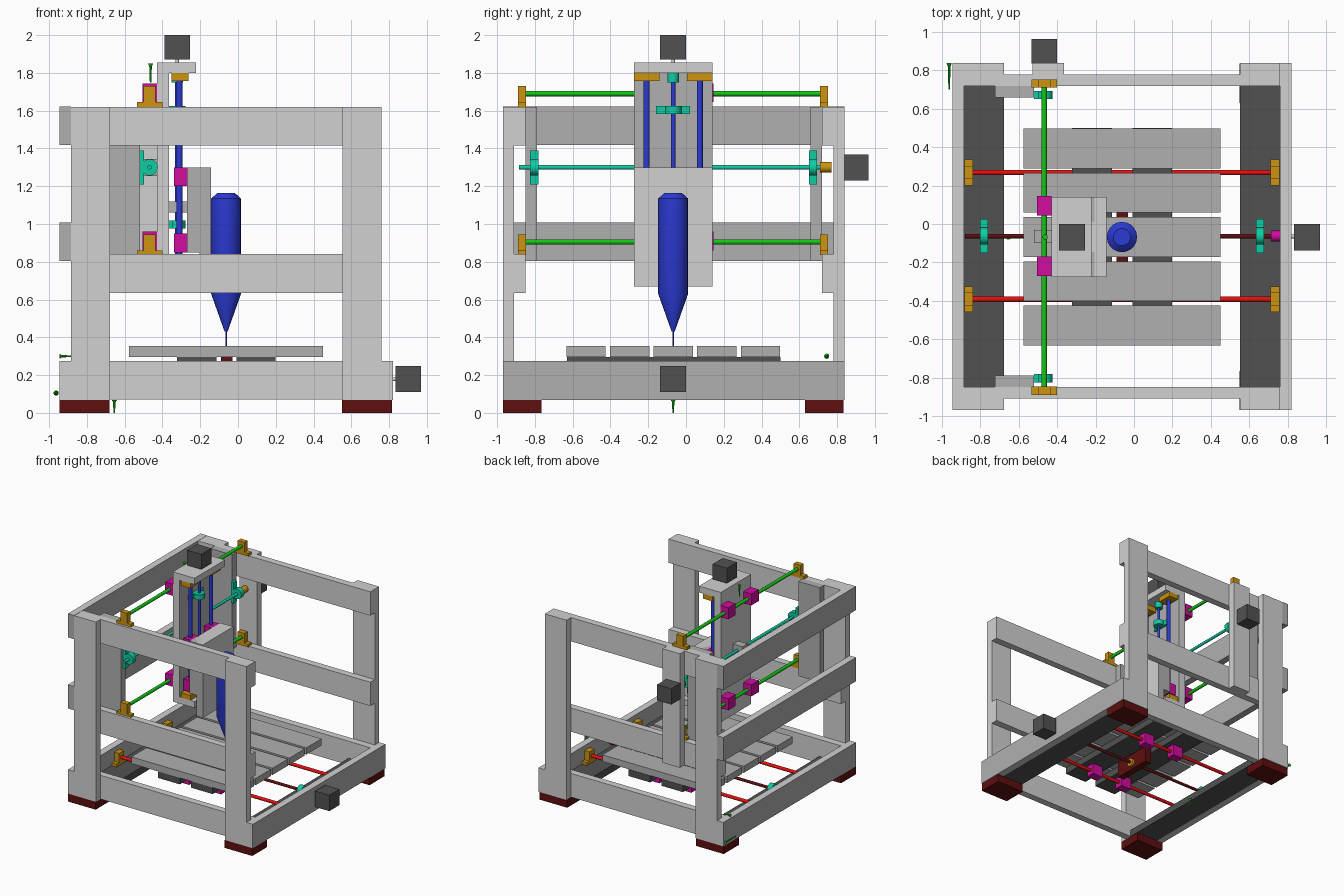
import bpy, bmesh, math
from mathutils import Vector

if "Cube" in bpy.data.objects:
    bpy.data.objects.remove(bpy.data.objects["Cube"])


def mat(name, r, g, b):
    m = bpy.data.materials.new(name)
    lin = [c / 12.92 if c < 0.04 else ((c + 0.055) / 1.055) ** 2.4 for c in (r, g, b)]
    m.diffuse_color = (*lin, 1)
    m.use_nodes = True
    m.node_tree.nodes["Principled BSDF"].inputs["Base Color"].default_value = m.diffuse_color
    return m


LIGHT = mat("light grey", .82, .82, .82)
MID = mat("mid grey", .69, .69, .69)
DARK = mat("dark grey", .32, .32, .32)
RED = mat("red", .9, .06, .06)
MAROON = mat("maroon", .37, .06, .06)
BLUE = mat("blue", .17, .23, .83)
GREEN = mat("green", .08, .78, .08)
TEAL = mat("teal", .06, .8, .64)
ORANGE = mat("orange", .8, .58, .06)
MAGENTA = mat("magenta", .82, .05, .62)


def make(name, bm, *mats):
    bmesh.ops.recalc_face_normals(bm, faces=bm.faces)
    me = bpy.data.meshes.new(name)
    bm.to_mesh(me)
    bm.free()
    for m in mats:
        me.materials.append(m)
    ob = bpy.data.objects.new(name, me)
    bpy.context.collection.objects.link(ob)
    return ob


def box(name, m, x0, x1, y0, y1, z0, z1, side=None, rule=None):
    """Box by limits; faces whose normal passes the rule get the side material."""
    bm = bmesh.new()
    bmesh.ops.create_cube(bm, size=1)
    for v in bm.verts:
        v.co = ((x0 + x1) / 2 + v.co.x * (x1 - x0), (y0 + y1) / 2 + v.co.y * (y1 - y0),
                (z0 + z1) / 2 + v.co.z * (z1 - z0))
    bm.normal_update()
    if side:
        for f in bm.faces:
            f.material_index = int(rule(f.normal))
    return make(name, bm, m, *([side] if side else []))


def lathe(name, m, start, axis, profile, n=20):
    """Turned part: (distance, radius) profile along an axis."""
    bm = bmesh.new()
    rot = Vector((0, 0, 1)).rotation_difference(Vector(axis))
    rings = []
    for d, r in profile:
        rings.append([bm.verts.new(Vector(start) + rot @ Vector(
            (r * math.cos(2 * math.pi * i / n), r * math.sin(2 * math.pi * i / n), d)))
            for i in range(n)])
    for a, b in zip(rings, rings[1:]):
        for i in range(n):
            bm.faces.new((a[i], a[(i + 1) % n], b[(i + 1) % n], b[i]))
    bm.faces.new(rings[0])
    bm.faces.new(rings[-1])
    ob = make(name, bm, m)
    bpy.context.view_layer.objects.active = ob
    ob.select_set(True)
    bpy.ops.object.shade_smooth_by_angle(angle=math.radians(30))
    ob.select_set(False)
    return ob


def rod(name, m, start, axis, length, r):
    return lathe(name, m, start, axis, [(0, r), (length, r)], 16)


X, Y, Z = (1, 0, 0), (0, 1, 0), (0, 0, 1)

# Feet
for x0 in (-.945, .55):
    for y0 in (-.97, .63):
        box("foot", MAROON, x0, x0 + .265, y0, y0 + .205, 0, .068)

# Frame: posts outside, front and back beams inside them
for y0, yb in ((-.97, -.91), (.78, .72)):
    for x0 in (-.885, .553):
        box("post", LIGHT, x0, x0 + .207, y0, y0 + .06, .068, 1.62)
    for z0 in (.07, .635, 1.415):
        box("cross_beam", LIGHT, -.885, .76, yb, yb + .06, z0, z0 + .205)

# Side beams
box("right_beam", LIGHT, .76, .82, -.97, .84, .068, .275, MID, lambda n: abs(n.x) > .5)
box("left_low_beam", LIGHT, -.945, -.885, -.97, .84, .068, .275, MID, lambda n: abs(n.x) > .5)
for z0 in (.803, 1.417):
    box("left_beam", LIGHT, -.945, -.885, -.97, .84, z0, z0 + .205, MID, lambda n: n.z < .5)

# Floor boards that carry the bed rails
for x0 in (-.885, .553):
    box("floor_board", DARK, x0, x0 + .207, -.85, .72, .07, .13)

# Inner screw mounts and outer motor mount
for y0 in (-.85, .66):
    box("screw_mount_board", MID, -.725, -.52, y0, y0 + .06, .803, 1.62)
box("motor_mount_board", LIGHT, -.53, -.365, .78, .84, .635, 1.62)

# Motors with shafts
box("y_motor", DARK, -.535, -.4, .835, .965, 1.23, 1.367)
box("x_motor", DARK, .833, .968, -.137, 0, .11, .247)
box("z_motor", DARK, -.39, -.255, -.137, 0, 1.87, 2.0)
rod("z_motor_shaft", LIGHT, (-.322, -.068, 1.8), Z, .1, .01)
rod("x_motor_shaft", LIGHT, (.74, -.065, .178), X, .12, .01)

# Cross-travel rods on foot brackets
for z in (.905, 1.69):
    rod("y_rail", GREEN, (-.468, -.88, z), Y, 1.62, .014)
    for y0 in (-.89, .71):
        box("y_rail_bracket_base", ORANGE, -.535, -.4, y0, y0 + .043, z - .07, z - .045)
        box("y_rail_bracket", ORANGE, -.5, -.436, y0, y0 + .043, z - .07, z + .04)
    for y0 in (-.27, .045):
        box("y_slider", MAGENTA, -.506, -.43, y0, y0 + .1, z - .045, z + .055)

# Bed rods on foot brackets
for y in (-.392, .268):
    rod("x_rail", RED, (-.88, y, .19), X, 1.62, .014)
    for x0 in (-.883, .712):
        box("x_rail_bracket_base", ORANGE, x0, x0 + .045, y - .067, y + .067, .13, .155)
        box("x_rail_bracket", ORANGE, x0, x0 + .045, y - .034, y + .034, .13, .235)
    for x in (-.215, .09):
        box("x_slider", MAGENTA, x - .05, x + .05, y - .038, y + .038, .145, .24)

# Lead screws
rod("y_screw", TEAL, (-.468, -.885, 1.3), Y, 1.6, .012)
rod("x_screw", MAROON, (-.88, -.063, .178), X, 1.61, .012)
rod("z_screw", BLUE, (-.322, -.068, .75), Z, 1.05, .012)
rod("y_coupler", ORANGE, (-.468, .71, 1.3), Y, .06, .028)
rod("x_coupler", MAGENTA, (.715, -.063, .178), X, .045, .028)
rod("z_coupler", TEAL, (-.322, -.068, 1.75), Z, .05, .03)

# Flanged screw bearings
for y0 in (-.825, .65):
    box("y_bearing_flange", TEAL, -.52, -.497, y0, y0 + .043, 1.21, 1.39)
    rod("y_bearing", TEAL, (-.468, y0, 1.3), Y, .043, .044)
for x0 in (-.803, .635):
    box("x_bearing_flange", TEAL, x0, x0 + .043, -.15, .027, .13, .15)
    rod("x_bearing", TEAL, (x0, -.063, .178), X, .043, .044)
for z0 in (.975, 1.583):
    box("z_bearing_flange", TEAL, -.365, -.345, -.158, .022, z0, z0 + .043)
    rod("z_bearing", TEAL, (-.322, -.068, z0), Z, .043, .044)

# Bed: slats on two cross boards, driven by a nut plate
for i in range(5):
    y0 = -.632 + i * .2305
    box("bed_slat", MID, -.577, .45, y0, y0 + .207, .297, .355)
for x0 in (-.322, -.008):
    box("bed_cross_board", DARK, x0, x0 + .207, -.63, .5, .24, .297)
box("bed_nut_plate", MAROON, -.09, -.03, -.24, .11, .12, .297)
for x0 in (-.11, -.03):
    rod("bed_nut", ORANGE, (x0, -.063, .178), X, .02, .035)

# Gantry: back plate with top and bottom shelves
box("gantry_plate", MID, -.43, -.365, -.275, .14, .735, 1.8, LIGHT, lambda n: n.x < .5)
for z0 in (.735, 1.8):
    box("gantry_shelf", LIGHT, -.43, -.222, -.275, .14, z0, z0 + .055)
box("gantry_nut_block", MID, -.52, -.43, -.1, -.03, 1.255, 1.345)

# Vertical rods, brackets and sliders
for y in (-.208, .073):
    rod("z_rail", BLUE, (-.31, y, .79), Z, 1.01, .016)
    for z0 in (.79, 1.757):
        box("z_rail_bracket", ORANGE, -.352, -.262, y - .067, y + .067, z0, z0 + .043)
    for z0 in (.85, 1.2):
        box("z_slider", MAGENTA, -.34, -.265, y - .05, y + .05, z0, z0 + .1)

# Tool carriage
for y0 in (-.275, .01):
    box("carriage_rib", MID, -.27, -.205, y0, y0 + .13, .85, 1.3)
box("tool_plate", MID, -.205, -.143, -.275, .14, .67, 1.3, LIGHT,
    lambda n: n.x > .5 or n.z > .5)
box("carriage_top", LIGHT, -.27, -.205, -.275, .14, 1.24, 1.3)
box("z_nut_block", MID, -.365, -.2, -.11, -.03, 1.06, 1.12)

# Spindle with tapered nose and cutter
lathe("spindle", BLUE, (-.063, -.068, .43), Z,
      [(0, .008), (.2, .079), (.705, .079), (.735, .045)], 20)
rod("cutter", BLUE, (-.063, -.068, .355), Z, .08, .004)

# Sample screws
for start, axis, length in (((-.885, .745, .3), (-1, 0, 0), .06), ((-.655, -.068, .0), Z, .068),
                            ((-.963, .7, .105), Y, .14), ((-.463, -.068, 1.75), Z, .1)):
    lathe("wood_screw", GREEN, start, axis,
          [(0, .004), (length * .85, .007), (length, .014)], 10)
